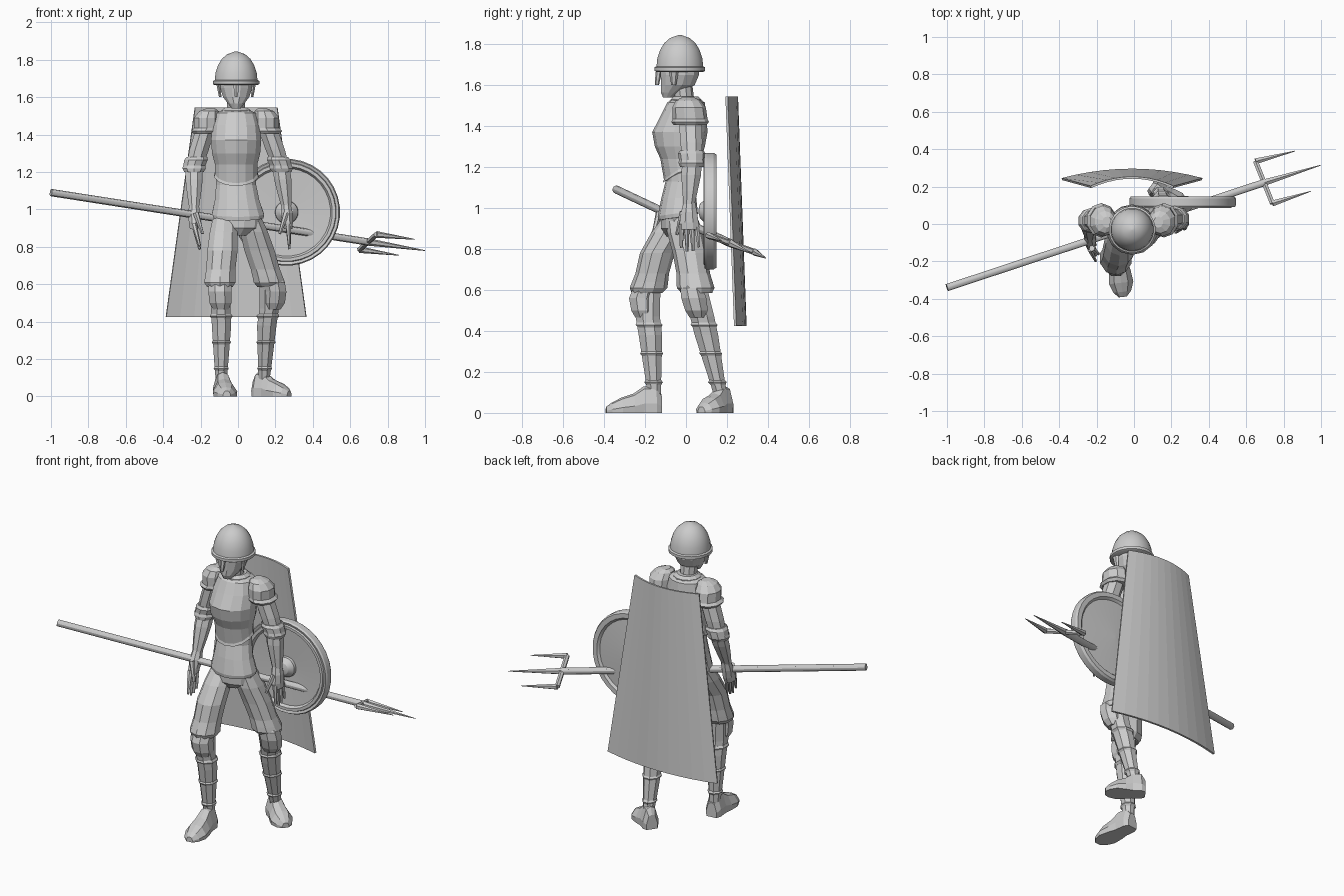
import bpy, bmesh
from math import pi, sin, cos, radians
from mathutils import Vector, Quaternion

cube = bpy.data.objects.get("Cube")
if cube:
    bpy.data.objects.remove(cube)

grey = bpy.data.materials.new("plain_grey")
grey.use_nodes = True
grey.diffuse_color = (0.6, 0.6, 0.6, 1)
grey.node_tree.nodes["Principled BSDF"].inputs["Base Color"].default_value = (0.6, 0.6, 0.6, 1)


def finish(name, bm, smooth=False):
    bmesh.ops.recalc_face_normals(bm, faces=bm.faces)
    mesh = bpy.data.meshes.new(name)
    bm.to_mesh(mesh)
    bm.free()
    mesh.materials.append(grey)
    ob = bpy.data.objects.new(name, mesh)
    bpy.context.collection.objects.link(ob)
    if smooth:
        bpy.ops.object.select_all(action='DESELECT')
        ob.select_set(True)
        bpy.context.view_layer.objects.active = ob
        bpy.ops.object.shade_smooth_by_angle(angle=radians(30))
    return ob


def skin(bm, rings):
    """Join point rings into a closed skin."""
    vs = [[bm.verts.new(p) for p in ring] for ring in rings]
    for a, b in zip(vs, vs[1:]):
        for i in range(len(a)):
            j = (i + 1) % len(a)
            bm.faces.new((a[i], a[j], b[j], b[i]))
    bm.faces.new(vs[0])
    bm.faces.new(vs[-1])


def loft(name, sections, sides=8, axis=None, smooth=False, dip=0):
    """Sections are (x, y, z, rx, ry); dip lowers the front of the first ring."""
    turn = Vector(axis).to_track_quat('Z', 'Y') if axis else Quaternion()
    rings = []
    for k, (x, y, z, rx, ry) in enumerate(sections):
        ring = []
        for i in range(sides):
            a = 2 * pi * (i + 0.5) / sides
            p = Vector((x, y, z)) + turn @ Vector((rx * cos(a), ry * sin(a), 0))
            if k < 2 and dip:
                p.z -= dip * max(0, -sin(a))
            ring.append(p)
        rings.append(ring)
    bm = bmesh.new()
    skin(bm, rings)
    return finish(name, bm, smooth)


def rod(name, p, q, r0, r1, sides=8, smooth=False):
    axis = Vector(q) - Vector(p)
    return loft(name, [(*p, r0, r0), (*q, r1, r1)], sides, axis, smooth)


def limb(name, path, steps, sides=8, shift=(0, 0)):
    """Rings (z, rx, ry) placed on a path of (z, x, y) running downwards."""
    out = []
    for z, rx, ry in steps:
        for (z0, x0, y0), (z1, x1, y1) in zip(path, path[1:]):
            if z >= z1 or (z1, x1, y1) == path[-1]:
                t = (z - z0) / (z1 - z0)
                out.append((x0 + t * (x1 - x0) + shift[0], y0 + t * (y1 - y0) + shift[1], z, rx, ry))
                break
    return loft(name, out, sides)


# Head and helmet
X = -0.01
loft("head", [(X, -.088, 1.54, .025, .025), (X, -.07, 1.565, .045, .055), (X, -.04, 1.6, .072, .085),
              (X, -.03, 1.65, .09, .097), (X, -.03, 1.72, .092, .1)], 12)
loft("neck", [(X, 0, 1.48, .06, .06), (X, -.01, 1.53, .05, .05), (X, -.02, 1.61, .05, .05)], 10)
loft("helmet", [(X, -.03, z, r, r) for z, r in
                ((1.665, .116), (1.67, .125), (1.687, .125), (1.692, .115), (1.73, .111), (1.77, .098),
                 (1.805, .077), (1.83, .048), (1.845, .005))], 24, smooth=True)
loft("nose_guard", [(X, -.142, 1.6, .008, .01), (X, -.138, 1.63, .014, .013), (X, -.132, 1.68, .016, .014)], 6)
for side in (-1, 1):
    loft("cheek_strap", [(X + side * .085, -.06, 1.6, .008, .012), (X + side * .096, -.06, 1.675, .012, .025)], 6)

# Torso armour, tunic and hips
loft("breastplate", [(X, -.02, 1.185, .122, .092), (X, -.02, 1.2, .116, .088), (X, -.025, 1.24, .116, .1),
                     (X, -.03, 1.3, .132, .122), (X, -.03, 1.37, .138, .135), (X, -.012, 1.45, .13, .112),
                     (X, 0, 1.515, .11, .092), (X, 0, 1.53, .075, .07)], 14, dip=.06)
loft("neck_collar", [(X, 0, 1.5, .085, .08), (X, 0, 1.53, .08, .078), (X, 0, 1.545, .06, .06)], 12)
loft("tunic", [(0, -.04, .955, .14, .095), (0, -.04, .975, .143, .098), (-.005, -.035, 1.05, .122, .085),
               (X, -.02, 1.13, .11, .08), (X, -.02, 1.22, .11, .08)], 14, dip=.015)
loft("hips", [(-.005, -.03, .86, .06, .065), (0, -.035, .9, .125, .09), (0, -.035, .98, .135, .09)], 12)

# Limb paths, listed downwards as (z, x, y)
arms = {"right": [(1.46, -.165, .02), (1.23, -.235, .02), (1.02, -.235, -.06), (.9, -.235, -.1)],
        "left": [(1.46, .15, .02), (1.23, .23, .03), (1.02, .258, .015), (.9, .268, .015)]}
legs = {"right": [(.95, -.072, -.04), (.78, -.083, -.14), (.62, -.097, -.18), (.55, -.097, -.2),
                  (.4, -.088, -.175), (.1, -.09, -.155)],
        "left": [(.95, .065, -.02), (.78, .115, .02), (.62, .165, .045), (.55, .18, .06),
                 (.4, .155, .095), (.1, .14, .165)]}
knee_out = {"right": (0, -.02), "left": (.02, -.02)}
finger_ends = {"right": (-.205, -.155), "left": (.275, .02)}
feet = {"right": ((-.09, -.12), (-.06, -.39)), "left": ((.09, .205), (.275, .075))}

for side, path in arms.items():
    s = -1 if side == "right" else 1
    cx = path[0][1]
    # Shoulder plate with a raised lower rim
    loft(side + "_shoulder_plate",
         [(cx + s * .01, .02, 1.405, .068, .08), (cx + s * .01, .02, 1.42, .08, .092),
          (cx, .02, 1.435, .073, .085), (cx, .015, 1.49, .073, .082),
          (cx - s * .01, .01, 1.525, .055, .06), (cx - s * .02, .01, 1.54, .025, .03)], 10)
    limb(side + "_upper_arm", path, [(1.48, .045, .05), (1.4, .056, .06), (1.32, .056, .058), (1.22, .048, .05)])
    limb(side + "_elbow_plate", path, [(1.28, .058, .058), (1.265, .066, .068), (1.235, .062, .064),
                                       (1.22, .066, .066), (1.2, .055, .056)], 10)
    limb(side + "_forearm", path, [(1.23, .05, .052), (1.16, .05, .052), (1.08, .04, .04), (1.02, .03, .03)])
    limb(side + "_palm", path, [(1.04, .026, .028), (.98, .034, .042), (.93, .03, .05), (.895, .024, .046)])
    # Fingers fan along y, the thumb sits in front
    _, px, py = path[-1]
    ex, ey = finger_ends[side]
    for i in range(4):
        o = (i - 1.5) * .024
        rod(f"{side}_finger_{i + 1}", (px, py + o, .92), (ex, ey + o * 1.2, .78 + .018 * abs(i - 1.4)), .015, .007, 6)
    rod(side + "_thumb", (px - s * .01, py - .03, .98), (px - s * .045, py - .06, .87), .017, .008, 6)

for side, path in legs.items():
    limb(side + "_breeches", path, [(.96, .065, .075), (.88, .078, .088), (.78, .085, .085), (.68, .082, .082),
                                    (.64, .085, .088), (.61, .088, .092), (.585, .072, .075)], 10)
    limb(side + "_shin", path, [(.62, .055, .06), (.47, .056, .064), (.38, .056, .062), (.25, .046, .05),
                                (.15, .038, .04), (.09, .032, .035)])
    limb(side + "_knee_plate", path, [(.63, .052, .04), (.61, .068, .06), (.56, .066, .066), (.5, .064, .06),
                                      (.465, .045, .045)], 8, knee_out[side])
    # Raised greave bands
    for z, r in ((.43, .066), (.29, .056), (.15, .044)):
        limb(side + "_greave_band", path, [(z + .012, r - .008, r - .004), (z, r, r + .005), (z - .014, r - .01, r - .005)])
    # Shoe: flat-soled sections from heel to toe
    heel, toe = (Vector((*p, 0)) for p in feet[side])
    run = toe - heel
    across = run.normalized().cross(Vector((0, 0, 1)))
    rings = []
    for t, w, h in ((0, .032, .09), (.1, .045, .13), (.32, .045, .13), (.5, .055, .095), (.72, .062, .075),
                    (.9, .045, .05), (1, .02, .03)):
        rings.append([heel + run * t + across * (w * a) + Vector((0, 0, h * b)) for a, b in
                      ((1, 0), (1.05, .35), (.6, .9), (0, 1), (-.6, .9), (-1.05, .35), (-1, 0))])
    bm = bmesh.new()
    skin(bm, rings)
    finish(side + "_shoe", bm)

# Round shield with a stepped rim and a centre boss
loft("round_shield", [(.26, y, .985, r, r) for y, r in
                      ((.06, .005), (.068, .035), (.095, .06), (.11, .062), (.102, .235), (.085, .245), (.085, .262),
                       (.095, .266), (.09, .28), (.1, .286), (.135, .286), (.148, .278), (.148, .25),
                       (.135, .238), (.15, .005))], 32, (0, 1, 0), True)

# Trident: shaft, crossbar and three tapering prongs
butt, joint, tip = (-1, -.34, 1.09), (.695, .221, .826), (1, .315, .78)
bar_a, bar_b = (.65, .335, .785), (.74, .11, .866)
rod("trident_shaft", butt, joint, .02, .02, 12, True)
rod("trident_crossbar", bar_a, bar_b, .015, .015, 6)
rod("trident_middle_prong", joint, tip, .02, .002, 6)
rod("trident_back_prong", bar_a, (.86, .39, .755), .018, .002, 6)
rod("trident_front_prong", bar_b, (.945, .175, .84), .018, .002, 6)

# Cape: a stiff bowed panel, wider at the hem
bm = bmesh.new()
rows = []
for z, half, y in ((.425, .375, .24), (1.545, .22, .198)):
    rows.append([bm.verts.new((X + half * u, y + .05 * (1 - u * u), z))
                 for u in [i / 5 - 1 for i in range(11)]])
for i in range(10):
    bm.faces.new((rows[0][i], rows[0][i + 1], rows[1][i + 1], rows[1][i]))
cape = finish("cape", bm)
thick = cape.modifiers.new("thickness", 'SOLIDIFY')
thick.thickness = .012
thick.offset = 0
